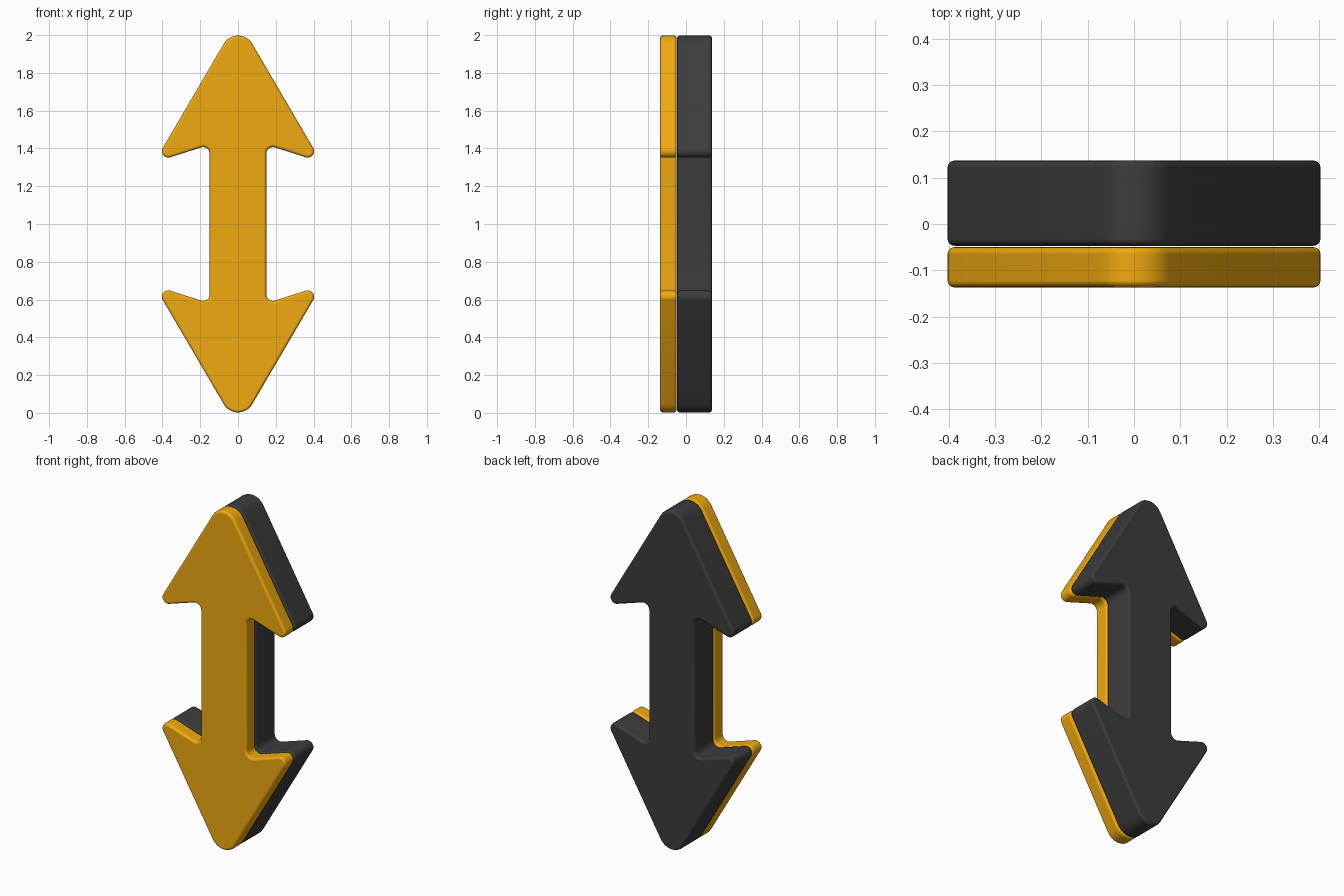
import bpy, bmesh, math
from mathutils import Vector

if "Cube" in bpy.data.objects:
    bpy.data.objects.remove(bpy.data.objects["Cube"])

# Right side, upper half of the outline: (x, z above the middle, corner radius)
TIP = (0.0, 1.083, 0.087)
WING = (0.443, 0.326, 0.034)
NOTCH = (0.15, 0.42, 0.035)


def outline():
    """Full double arrow, mirrored left/right and top/bottom."""
    def m(c, sx, sz):
        return (c[0] * sx, c[1] * sz, c[2])
    return [TIP, WING, NOTCH, m(NOTCH, 1, -1), m(WING, 1, -1), m(TIP, 1, -1),
            m(WING, -1, -1), m(NOTCH, -1, -1), m(NOTCH, -1, 1), m(WING, -1, 1)]


def rounded(corners, steps=10):
    """Replace every corner by a tangent arc."""
    pts, n = [], len(corners)
    for i, (x, z, r) in enumerate(corners):
        p = Vector((x, z))
        a = (Vector(corners[i - 1][:2]) - p).normalized()
        b = (Vector(corners[(i + 1) % n][:2]) - p).normalized()
        half = a.angle(b) / 2
        centre = p + (a + b).normalized() * r / math.sin(half)
        start = p + a * r / math.tan(half) - centre
        end = p + b * r / math.tan(half) - centre
        sweep = math.pi - 2 * half
        for k in range(steps + 1):
            t = k / steps
            v = (start * math.sin((1 - t) * sweep) + end * math.sin(t * sweep)) / math.sin(sweep)
            pts.append(centre + v)
    return pts


def arrow(name, y0, y1, colour):
    bm = bmesh.new()
    face = bm.faces.new([bm.verts.new((p.x, y0, p.y + 1.0)) for p in rounded(outline())])
    ext = bmesh.ops.extrude_face_region(bm, geom=[face])
    moved = [g for g in ext["geom"] if isinstance(g, bmesh.types.BMVert)]
    bmesh.ops.translate(bm, verts=moved, vec=(0, y1 - y0, 0))
    bmesh.ops.recalc_face_normals(bm, faces=bm.faces)
    for f in bm.faces:
        f.smooth = True
    mesh = bpy.data.meshes.new(name)
    bm.to_mesh(mesh)
    bm.free()
    obj = bpy.data.objects.new(name, mesh)
    bpy.context.collection.objects.link(obj)
    mat = bpy.data.materials.new(name + "_colour")
    mat.diffuse_color = colour
    mat.use_nodes = True
    mat.node_tree.nodes["Principled BSDF"].inputs["Base Color"].default_value = mat.diffuse_color
    mesh.materials.append(mat)
    # Soft rim around front and back faces
    bev = obj.modifiers.new("rim", 'BEVEL')
    bev.width = 0.015
    bev.segments = 4
    bev.limit_method = 'ANGLE'
    bev.angle_limit = math.radians(40)
    bev.harden_normals = True
    return obj


# Thin coloured front plate and thicker dark backing
arrow("front_arrow_plate", -0.137, -0.05, (0.87, 0.40, 0.005, 1))
arrow("back_arrow_body", -0.047, 0.137, (0.045, 0.045, 0.045, 1))
